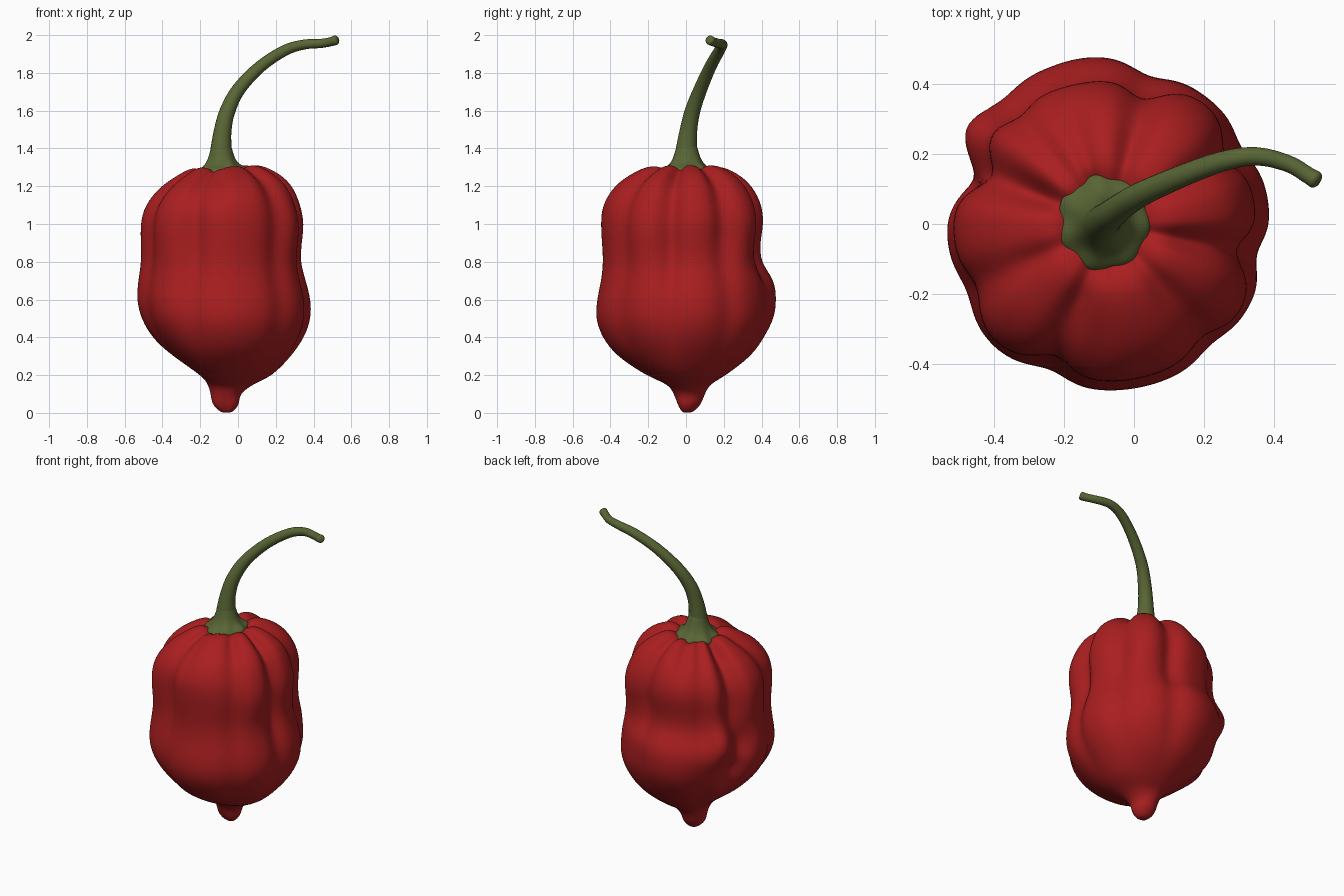
import bpy, bmesh, math
from mathutils import Vector

cube = bpy.data.objects.get("Cube")
if cube:
    bpy.data.objects.remove(cube, do_unlink=True)


def make_material(name, rgb):
    mat = bpy.data.materials.new(name)
    mat.use_nodes = True
    colour = (*rgb, 1)
    mat.diffuse_color = colour
    bsdf = mat.node_tree.nodes["Principled BSDF"]
    bsdf.inputs["Base Color"].default_value = colour
    bsdf.inputs["Roughness"].default_value = 0.6
    return mat


red = make_material("pepper red", (0.4, 0.013, 0.014))
green = make_material("stem green", (0.098, 0.13, 0.035))


def loft(name, rings, mat, levels=1):
    """Skin a stack of closed rings, cap both ends and smooth the result."""
    bm = bmesh.new()
    loops = [[bm.verts.new(p) for p in ring] for ring in rings]
    for low, high in zip(loops, loops[1:]):
        for i in range(len(low)):
            j = (i + 1) % len(low)
            bm.faces.new((low[i], low[j], high[j], high[i]))
    bm.faces.new(reversed(loops[0]))
    bm.faces.new(loops[-1])
    bmesh.ops.recalc_face_normals(bm, faces=bm.faces)
    mesh = bpy.data.meshes.new(name)
    bm.to_mesh(mesh)
    bm.free()
    mesh.materials.append(mat)
    mesh.polygons.foreach_set("use_smooth", [True] * len(mesh.polygons))
    obj = bpy.data.objects.new(name, mesh)
    bpy.context.collection.objects.link(obj)
    if levels:
        sub = obj.modifiers.new("smooth", "SUBSURF")
        sub.levels = sub.render_levels = levels
    return obj


def spline(rows, steps):
    """Catmull-Rom interpolation through rows of numbers."""
    rows = [Vector(r) for r in rows]
    out = []
    for i in range(len(rows) - 1):
        a, b, c, d = rows[max(i - 1, 0)], rows[i], rows[i + 1], rows[min(i + 2, len(rows) - 1)]
        for k in range(steps):
            t = k / steps
            out.append(b + (c - a) * (t / 2) + (a * 2 - b * 5 + c * 4 - d) * (t * t / 2)
                       + (b * 3 - a - c * 3 + d) * (t ** 3 / 2))
    return out + [rows[-1]]


def bell(x, width):
    return math.exp(-(x / width) ** 2)


def turn(a, b):
    return (a - b + 180) % 360 - 180


def ramp(x, low, high):
    t = min(max((x - low) / (high - low), 0), 1)
    return t * t * (3 - 2 * t)


# Pepper body: height, then reach towards +x, +y, -x, -y
AXIS = Vector((-0.07, 0, 0))
PROFILE = [
    (0.002, .03, .025, .01, .01), (.015, .052, .05, .035, .025), (.05, .075, .08, .065, .045),
    (.1, .085, .1, .075, .065), (.15, .15, .13, .09, .1), (.2, .25, .21, .13, .21),
    (.3, .35, .34, .27, .36), (.4, .42, .41, .375, .44), (.5, .455, .45, .44, .475),
    (.6, .455, .455, .465, .47), (.7, .43, .45, .46, .45), (.8, .405, .4, .445, .44),
    (.9, .41, .395, .445, .445), (1, .42, .41, .445, .45), (1.1, .4, .4, .42, .44),
    (1.2, .35, .35, .35, .38), (1.27, .26, .27, .25, .28), (1.305, .17, .18, .17, .19),
    (1.285, .11, .12, .12, .12), (1.25, .06, .06, .07, .06),
]
# Creases between lobes: angle, depth, angular width
CREASES = [(75, .045, 9), (30, .04, 9), (-12, .055, 8), (-50, .035, 9),
           (248, .045, 9), (205, .03, 9), (158, .08, 10), (130, .025, 8)]
# Local swellings and dents: angle, height, amount, angular width, height width
LUMPS = [(148, .73, .055, 11, .1), (130, .64, .02, 16, .1), (100, .6, .025, 22, .14),
         (152, .53, -.035, 14, .06), (167, .7, -.05, 8, .1), (160, .4, .02, 16, .08),
         (52, 1, .025, 16, .2), (42, .82, .02, 18, .1), (-38, .92, .025, 18, .2),
         (225, .95, .02, 14, .25), (225, .55, .012, 14, .15),
         (110, 1.25, -.025, 8, .1), (264, 1.22, -.02, 7, .1)]


def body_offset(angle, z, reach):
    strength = ramp(z, .2, .55) * (.55 + .45 * ramp(z, .6, 1)) * ramp(reach, .04, .27)
    total = -strength * sum(d * bell(turn(angle, a), w) for a, d, w in CREASES)
    return total + sum(k * bell(turn(angle, a), w) * bell(z - h, v) for a, h, k, w, v in LUMPS)


def body_rings():
    rows = spline(PROFILE, 2)
    count = 96
    rings = []
    for i, row in enumerate(rows):
        before, after = rows[max(i - 1, 0)], rows[min(i + 1, len(rows) - 1)]
        ring = []
        for k in range(count):
            angle = 360 * k / count
            c, s = math.cos(math.radians(angle)), math.sin(math.radians(angle))

            def reach(r):
                return r[1 if c > 0 else 3] * c * c + r[2 if s > 0 else 4] * s * s

            rad = reach(row)
            normal = Vector((after[0] - before[0], reach(before) - reach(after))).normalized()
            shift = body_offset(angle, row[0], rad)
            out = rad + normal.x * shift
            z = row[0] + normal.y * shift
            z += .05 * out * c * ramp(z, 1, 1.3)      # crown leans slightly
            ring.append(AXIS + Vector((out * c, out * s, z)))
        rings.append(ring)
    return rings


loft("pepper_body", body_rings(), red)

# Calyx: scalloped cap flaring out of the stem, leaning with the crown
CALYX = [(.105, 1.24), (.128, 1.257), (.135, 1.276), (.12, 1.293), (.09, 1.312),
         (.069, 1.35), (.056, 1.4), (.045, 1.44)]
rings = []
for rad, z in CALYX:
    flare = ramp(rad, .06, .12)
    ring = []
    for k in range(48):
        a = math.tau * k / 48
        wave = math.cos(7 * a + .6)
        r = rad * (1 + .03 * flare * wave)
        lift = flare * (.005 * wave + .008 * math.cos(a))
        ring.append((-.088 + r * math.cos(a), .004 + r * math.sin(a) * 1.03, z + lift))
    rings.append(ring)
loft("calyx", rings, green)

# Stem: tapered tube along a bent path (x, y, z, radius)
STEM = [(-.09, 0, 1.3, .07), (-.089, .003, 1.4, .056), (-.08, .014, 1.5, .046),
        (-.055, .035, 1.6, .041), (.005, .077, 1.715, .036), (.12, .13, 1.835, .032),
        (.25, .178, 1.92, .029), (.35, .193, 1.95, .026), (.44, .172, 1.956, .024),
        (.495, .14, 1.966, .024), (.518, .126, 1.974, .025), (.526, .121, 1.977, .017)]
path = spline(STEM, 4)
rings = []
for i, p in enumerate(path):
    tangent = (path[min(i + 1, len(path) - 1)] - path[max(i - 1, 0)]).to_3d().normalized()
    side = Vector((0, 1, 0)).cross(tangent).normalized()
    up = tangent.cross(side)
    rings.append([p.to_3d() + (side * math.cos(a) + up * math.sin(a)) * p[3]
                  for a in (math.tau * k / 24 for k in range(24))])
stem = loft("stem", rings, green, 0)
bpy.context.view_layer.objects.active = stem
stem.select_set(True)
bpy.ops.object.shade_smooth_by_angle(angle=math.radians(50))
